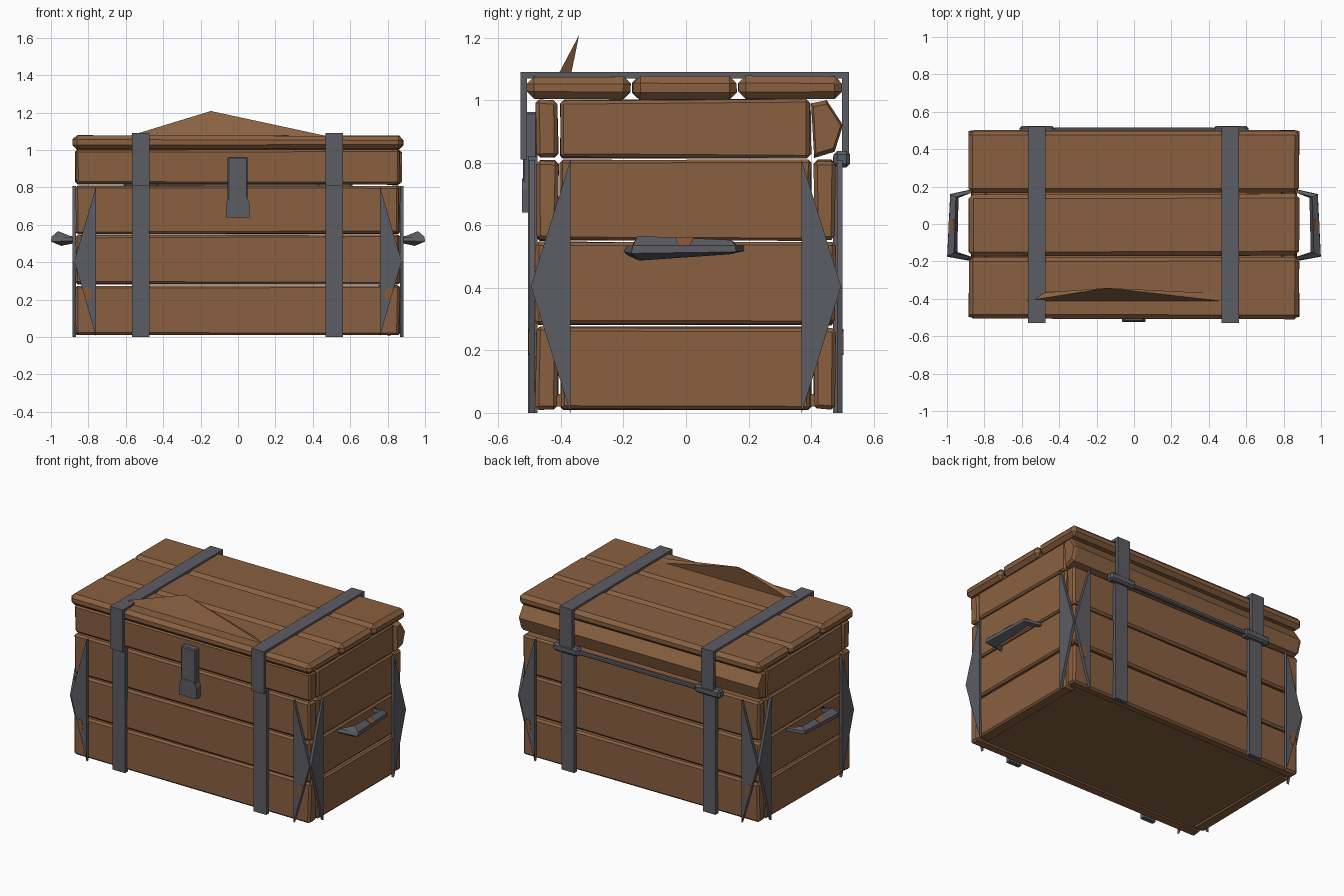
import bpy, bmesh, random
from mathutils import Vector

if "Cube" in bpy.data.objects:
    bpy.data.objects.remove(bpy.data.objects["Cube"])

random.seed(4)


def material(name, rgb):
    m = bpy.data.materials.new(name)
    m.diffuse_color = (*rgb, 1)
    m.use_nodes = True
    m.node_tree.nodes["Principled BSDF"].inputs["Base Color"].default_value = m.diffuse_color
    return m


WOOD = material("brown wood", (0.25, 0.117, 0.052))
IRON = material("dark iron", (0.107, 0.109, 0.127))
RUST = material("rust brown", (0.235, 0.10, 0.045))


def finish(name, bm, mat):
    bmesh.ops.recalc_face_normals(bm, faces=bm.faces)
    me = bpy.data.meshes.new(name)
    bm.to_mesh(me)
    bm.free()
    me.materials.append(mat)
    ob = bpy.data.objects.new(name, me)
    bpy.context.collection.objects.link(ob)
    return ob


def box(name, x, y, z, mat, bevel=0.0, jitter=0.0):
    """Box from (min, max) ranges, with optional chamfer and hand-cut wobble."""
    bm = bmesh.new()
    bmesh.ops.create_cube(bm, size=1)
    for v in bm.verts:
        v.co = Vector([r[0] if c < 0 else r[1] for c, r in zip(v.co, (x, y, z))])
        v.co += Vector([random.uniform(-jitter, jitter) for _ in range(3)])
    if bevel:
        bmesh.ops.bevel(bm, geom=bm.edges[:], offset=bevel, segments=1,
                        affect='EDGES', profile=0.5)
    return finish(name, bm, mat)


def loft(name, sections, mat):
    """Skin a row of equal-sized closed sections and cap both ends."""
    bm = bmesh.new()
    rings = [[bm.verts.new(p) for p in s] for s in sections]
    n = len(rings[0])
    for a, b in zip(rings, rings[1:]):
        for i in range(n):
            j = (i + 1) % n
            bm.faces.new((a[i], a[j], b[j], b[i]))
    bm.faces.new(rings[0][::-1])
    bm.faces.new(rings[-1])
    return finish(name, bm, mat)


# Body planks: three rows on each of the four walls, and the lid walls
rows = [(0.012, 0.274), (0.283, 0.545), (0.553, 0.808), (0.815, 1.0)]
for i, z in enumerate(rows):
    part = "lid" if i == 3 else "body"
    box(f"{part}_front_plank_{i}", (-0.866, 0.862), (-0.48, -0.41), z, WOOD, 0.012, 0.004)
    if i < 3:
        box(f"body_back_plank_{i}", (-0.866, 0.862), (0.41, 0.477), z, WOOD, 0.012, 0.004)
    for s, side in ((-1, "left"), (1, "right")):
        x = sorted((s * 0.79, s * 0.868))
        box(f"{part}_{side}_plank_{i}", x, (-0.402, 0.398), z, WOOD, 0.01, 0.004)

# Bulging back plank of the lid
bulge = [(0.40, 0.99), (0.45, 1.0), (0.502, 0.92), (0.475, 0.835), (0.41, 0.815)]
loft("lid_back_plank", [[(x, 0.45 + (y - 0.45) * k, 0.915 + (z - 0.915) * k) for y, z in bulge]
                        for x, k in ((-0.872, 0.85), (-0.855, 1), (0.86, 1), (0.878, 0.85))], WOOD)

# Lid top planks
for i, y in enumerate([(-0.507, -0.178), (-0.171, 0.16), (0.166, 0.497)]):
    box(f"lid_top_plank_{i}", (-0.884, 0.882), y, (1.003, 1.076), WOOD, 0.023, 0.003)

# Raised splinter on the front top plank
bm = bmesh.new()
fl, fr, br, bl, tip = [bm.verts.new(p) for p in (
    (-0.63, -0.42, 1.06), (0.54, -0.42, 1.06), (0.47, -0.372, 1.06),
    (-0.56, -0.372, 1.06), (-0.145, -0.342, 1.208))]
for f in ((fl, fr, tip), (fr, br, tip), (br, bl, tip), (bl, fl, tip), (fl, bl, br, fr)):
    bm.faces.new(f)
finish("top_splinter", bm, WOOD)

# Floor board
box("floor_board", (-0.83, 0.83), (-0.425, 0.425), (0.02, 0.06), WOOD)

# Iron straps over the lid and down the body
for x, side in ((-0.52, "left"), (0.515, "right")):
    w = (x - 0.046, x + 0.046)
    prof = [(-0.53, 0.81), (-0.53, 1.09), (0.521, 1.09), (0.521, 0.825),
            (0.499, 0.825), (0.499, 1.07), (-0.508, 1.07), (-0.508, 0.81)]
    loft(f"{side}_lid_strap", [[(k, y, z) for y, z in prof] for k in w], IRON)
    box(f"{side}_front_strap", w, (-0.505, -0.475), (0, 0.82), IRON)
    box(f"{side}_back_strap", w, (0.47, 0.5), (0, 0.82), IRON)

# Hinge blocks and the rod between them
for s, side in ((-1, "left"), (1, "right")):
    box(f"{side}_hinge", sorted((s * 0.425, s * 0.612)), (0.472, 0.525),
        (0.785, 0.838), IRON, 0.012)
box("hinge_rod", (-0.43, 0.43), (0.49, 0.515), (0.797, 0.822), IRON, 0.006)

# Latch plate and its catch
box("latch_plate", (-0.055, 0.052), (-0.522, -0.475), (0.715, 0.962), IRON, 0.006)
loft("latch_catch", [[(-0.064, y, 0.64), (0.062, y, 0.64), (0.062, y, 0.715),
                      (0.045, y, 0.75), (-0.045, y, 0.75), (-0.064, y, 0.715)]
                     for y in (-0.525, -0.475)], IRON)

# Triangular corner plates, two to a corner, with rust spots
tri = [(0.0, 0.0), (1.0, 0.405), (0.0, 0.808)]
spot = [(0.25, 0.25), (0.22, 0.225), (0.26, 0.195), (0.36, 0.185), (0.46, 0.19),
        (0.60, 0.245), (0.56, 0.262), (0.40, 0.268)]
for sx, side in ((-1, "left"), (1, "right")):
    for sy, end in ((-1, "front"), (1, "back")):
        loft(f"{side}_{end}_corner_plate_a",
             [[(sx * (0.758 + 0.117 * u), sy * d, z) for u, z in tri]
              for d in (0.483, 0.501)], IRON)
        loft(f"{side}_{end}_corner_plate_b",
             [[(sx * d, sy * (0.37 + 0.126 * u), z) for u, z in tri]
              for d in (0.866, 0.884)], IRON)
        loft(f"{side}_{end}_rust_spot",
             [[(sx * (0.758 + 0.117 * u), sy * d, z) for u, z in spot]
              for d in (0.4995, 0.503)], RUST)

# Side handles: four-sided bar bent into a bracket
grip = [
    [(0.86, -0.20, 0.515), (0.86, -0.19, 0.535), (0.86, -0.178, 0.525), (0.86, -0.188, 0.505)],
    [(0.999, -0.175, 0.51), (0.998, -0.17, 0.535), (0.962, -0.155, 0.566), (0.945, -0.15, 0.487)],
    [(0.983, 0.16, 0.515), (0.982, 0.158, 0.535), (0.952, 0.145, 0.553), (0.938, 0.14, 0.507)],
    [(0.86, 0.187, 0.518), (0.86, 0.185, 0.535), (0.86, 0.168, 0.532), (0.86, 0.17, 0.515)],
]
for s, side in ((-1, "left"), (1, "right")):
    loft(f"{side}_handle", [[(s * x, y, z) for x, y, z in ring] for ring in grip], IRON)
    # rust on the upper slope of the grip
    loft(f"{side}_handle_rust",
         [[(s * (0.991 + d), -0.025, 0.536), (s * (0.991 + d), 0.012, 0.536),
           (s * (0.961 + d), 0.025, 0.56), (s * (0.961 + d), -0.035, 0.562)]
          for d in (-0.004, 0.002)], RUST)
